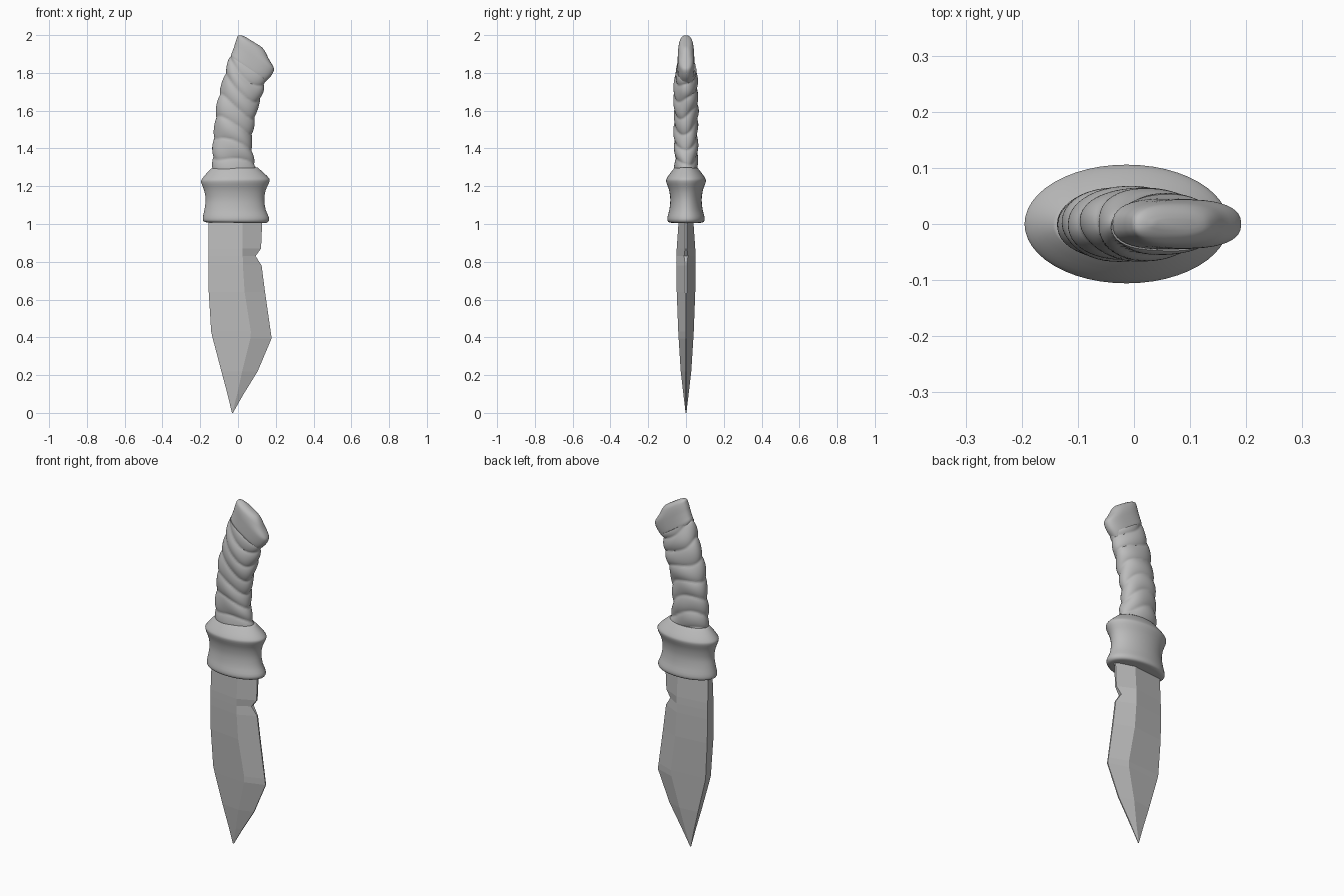
import bpy, bmesh, math
from mathutils import Vector

grey = bpy.data.materials.new("plain_grey")
grey.diffuse_color = (0.5, 0.5, 0.5, 1)


def build(name, rings, smooth_angle=None):
    """Skin closed rings of points into a capped solid."""
    bm = bmesh.new()
    rows = [[bm.verts.new(p) for p in r] for r in rings]
    n = len(rows[0])
    for a, b in zip(rows, rows[1:]):
        for i in range(n):
            j = (i + 1) % n
            bm.faces.new((a[i], a[j], b[j], b[i]))
    bm.faces.new(rows[0])
    bm.faces.new(rows[-1])
    bmesh.ops.remove_doubles(bm, verts=bm.verts, dist=0.0001)
    bmesh.ops.recalc_face_normals(bm, faces=bm.faces)
    me = bpy.data.meshes.new(name)
    bm.to_mesh(me)
    bm.free()
    me.materials.append(grey)
    if smooth_angle:
        me.shade_smooth()
        me.set_sharp_from_angle(angle=math.radians(smooth_angle))
    ob = bpy.data.objects.new(name, me)
    bpy.context.collection.objects.link(ob)
    return ob


def spline(rows, steps):
    """Catmull-Rom interpolation through rows of numbers."""
    out = []
    for k in range(len(rows) - 1):
        p0, p1 = rows[max(k - 1, 0)], rows[k]
        p2, p3 = rows[k + 1], rows[min(k + 2, len(rows) - 1)]
        for s in range(steps):
            t = s / steps
            out.append([0.5 * (2 * b + (c - a) * t + (2 * a - 5 * b + 4 * c - d) * t * t
                               + (3 * b - a - 3 * c + d) * t ** 3)
                        for a, b, c, d in zip(p0, p1, p2, p3)])
    return out + [list(rows[-1])]


def oval_rings(rows, n=40, power=1.0, bump=None):
    """Each row: left x, left z, right x, right z, half depth."""
    rings = []
    for k, (xl, zl, xr, zr, hy) in enumerate(rows):
        left, right = Vector((xl, 0, zl)), Vector((xr, 0, zr))
        mid, half = (left + right) / 2, (right - left) / 2
        ring = []
        for i in range(n):
            a = 2 * math.pi * i / n
            c, s = math.cos(a), math.sin(a)
            c, s = (math.copysign(abs(v) ** power, v) for v in (c, s))
            g = bump(k / (len(rows) - 1), a) if bump else 0
            ring.append(mid + half * c * (1 + g / half.length)
                        + Vector((0, s * (hy + g), 0)))
        rings.append(ring)
    return rings


# Blade: z, spine x, ridge x, edge x, spine half width, ridge half width, edge half width
blade_rows = [
    (1.06, -0.155, 0.025, 0.130, 0.018, 0.036, 0.006),
    (0.87, -0.157, 0.025, 0.122, 0.026, 0.049, 0.005),
    (0.83, -0.157, 0.025, 0.093, 0.027, 0.050, 0.010),
    (0.78, -0.157, 0.026, 0.125, 0.028, 0.050, 0.004),
    (0.64, -0.155, 0.035, 0.143, 0.028, 0.049, 0.004),
    (0.43, -0.142, 0.068, 0.173, 0.024, 0.041, 0.003),
    (0.395, -0.134, 0.066, 0.178, 0.023, 0.039, 0.003),
    (0.22, -0.088, 0.022, 0.104, 0.016, 0.028, 0.003),
    (0.10, -0.056, -0.004, 0.030, 0.008, 0.014, 0.003),
    (0.00, -0.032, -0.030, -0.027, 0.001, 0.002, 0.001),
]
build("blade", [[(sx, -s, z), (rx, -t, z), (ex, -e, z), (ex, e, z), (rx, t, z), (sx, s, z)]
                for z, sx, rx, ex, s, t, e in blade_rows])

# Guard: flared collar between blade and grip
guard_rows = [
    (-0.165, 1.008, 0.140, 1.005, 0.080),
    (-0.183, 1.015, 0.158, 1.010, 0.095),
    (-0.186, 1.035, 0.165, 1.030, 0.099),
    (-0.177, 1.080, 0.147, 1.075, 0.088),
    (-0.171, 1.130, 0.139, 1.130, 0.083),
    (-0.180, 1.180, 0.147, 1.180, 0.090),
    (-0.195, 1.222, 0.167, 1.225, 0.105),
    (-0.188, 1.242, 0.162, 1.245, 0.101),
    (-0.160, 1.275, 0.128, 1.278, 0.078),
    (-0.140, 1.295, 0.105, 1.298, 0.062),
]
build("guard", oval_rings(spline(guard_rows, 3), 48), 50)


# Grip: curved handle with slanted cloth wraps
def wraps(t, a):
    phase = 6.5 * t + 0.28 * math.cos(a + 0.6) + 0.22 * math.sin(2 * a + 5 * t)
    folds = abs(math.sin(math.pi * phase)) ** 0.6
    return 0.010 * (folds - 0.75) + 0.002 * math.sin(3 * a + 17 * t)


grip_rows = [
    (-0.138, 1.27, 0.098, 1.27, 0.060),
    (-0.135, 1.36, 0.082, 1.35, 0.061),
    (-0.128, 1.47, 0.074, 1.44, 0.063),
    (-0.120, 1.58, 0.084, 1.53, 0.063),
    (-0.098, 1.69, 0.108, 1.62, 0.064),
    (-0.070, 1.80, 0.130, 1.70, 0.061),
    (-0.042, 1.89, 0.148, 1.765, 0.050),
]
build("wrapped_grip", oval_rings(spline(grip_rows, 14), 48, 0.95, wraps), 50)

# Pommel: hooked end cap
pommel_rows = [
    (-0.034, 1.865, 0.135, 1.745, 0.040),
    (-0.038, 1.890, 0.150, 1.758, 0.045),
    (-0.030, 1.912, 0.172, 1.780, 0.045),
    (-0.020, 1.940, 0.190, 1.812, 0.044),
    (-0.014, 1.960, 0.186, 1.835, 0.043),
    (-0.007, 1.980, 0.164, 1.872, 0.040),
    (0.000, 1.996, 0.148, 1.905, 0.034),
    (0.014, 1.999, 0.132, 1.930, 0.022),
    (0.035, 1.993, 0.115, 1.944, 0.008),
]
build("pommel", oval_rings(spline(pommel_rows, 3), 40, 0.8), 50)
